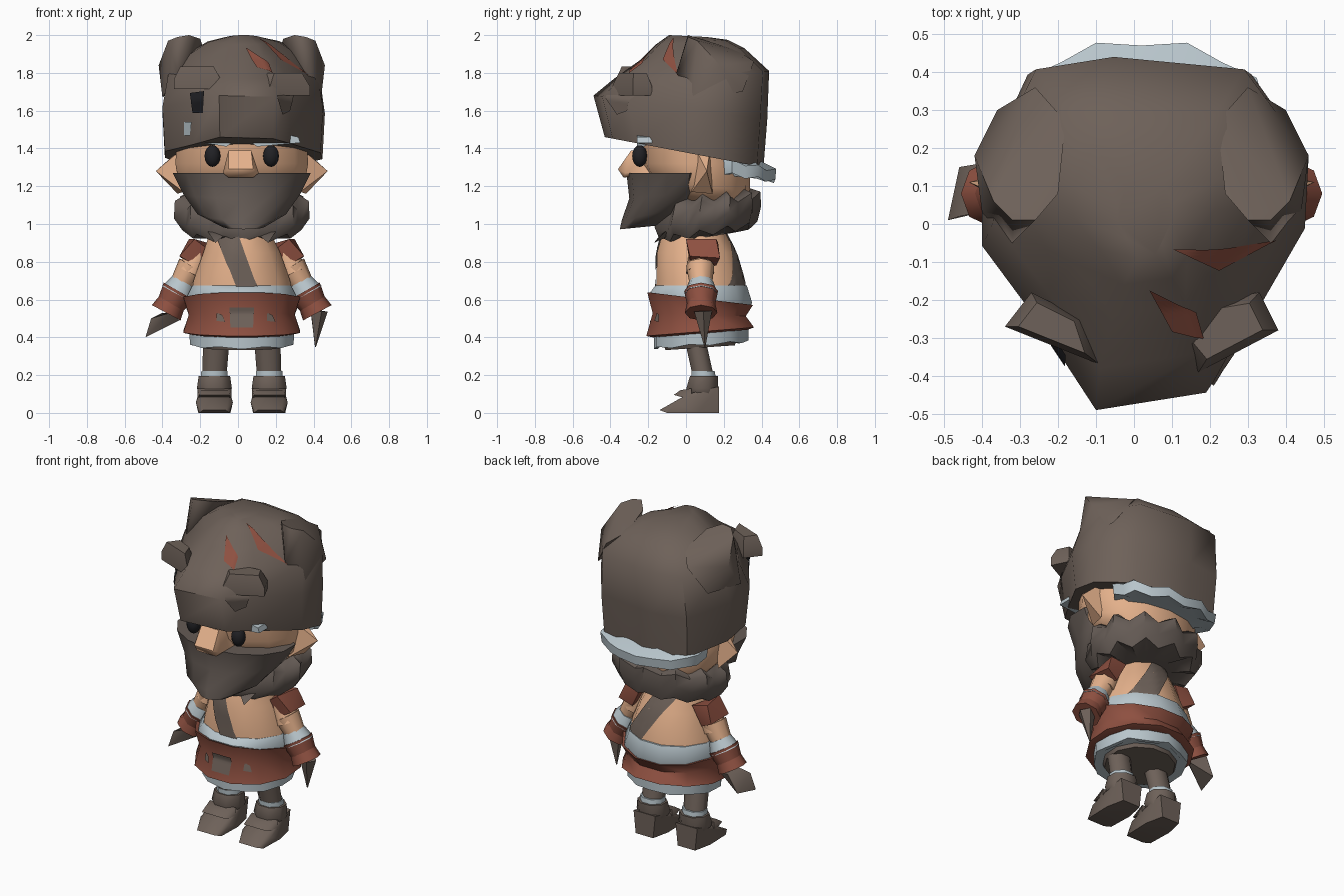
import bpy, bmesh, math
from mathutils import Vector
from mathutils.bvhtree import BVHTree

if "Cube" in bpy.data.objects:
    bpy.data.objects.remove(bpy.data.objects["Cube"])

MID = 0.02  # x of the figure's mirror plane
made = []


def material(name, r, g, b):
    m = bpy.data.materials.new(name)
    m.use_nodes = True
    m.diffuse_color = (r, g, b, 1)
    bsdf = next(n for n in m.node_tree.nodes if n.type == "BSDF_PRINCIPLED")
    bsdf.inputs["Base Color"].default_value = (r, g, b, 1)
    bsdf.inputs["Roughness"].default_value = 0.9
    return m


brown = material("fur_brown", 0.155, 0.12, 0.1)
dark = material("dark_fur", 0.13, 0.105, 0.091)
skin = material("skin", 0.78, 0.44, 0.26)
red = material("red_leather", 0.27, 0.08, 0.052)
white = material("pale_cloth", 0.48, 0.56, 0.6)
black = material("black", 0.015, 0.015, 0.018)


def finish(bm, name, mat, fix=True):
    if fix:
        bmesh.ops.recalc_face_normals(bm, faces=bm.faces)
    mesh = bpy.data.meshes.new(name)
    bm.to_mesh(mesh)
    bm.free()
    mesh.materials.append(mat)
    ob = bpy.data.objects.new(name, mesh)
    bpy.context.collection.objects.link(ob)
    made.append(ob)
    return ob


def skin_rings(name, rings, mat):
    """Bridge rings of points and cap both ends."""
    bm = bmesh.new()
    loops = [[bm.verts.new(p) for p in ring] for ring in rings]
    n = len(loops[0])
    for a, b in zip(loops, loops[1:]):
        for i in range(n):
            j = (i + 1) % n
            bm.faces.new((a[i], a[j], b[j], b[i]))
    bm.faces.new(loops[0])
    bm.faces.new(loops[-1])
    return finish(bm, name, mat)


def loft(name, levels, mat, n=12, jag=0.0, back=9.0):
    """Levels are (z, cx, cy, rx, ry, tilt); jag makes tufts, back cuts off large y."""
    rings = []
    for z, cx, cy, rx, ry, tilt in levels:
        ring = []
        for i in range(n):
            a = math.tau * (i + 0.5) / n
            k = jag * (1 if i % 2 else -1)
            y = min(cy + (ry + k) * math.sin(a), back)
            ring.append((cx + (rx + k) * math.cos(a), y, z + tilt * (y - cy) + k))
        rings.append(ring)
    return skin_rings(name, rings, mat)


def hull(name, pts, mat, side=1):
    bm = bmesh.new()
    for x, y, z in pts:
        bm.verts.new((x if side > 0 else 2 * MID - x, y, z))
    bmesh.ops.convex_hull(bm, input=bm.verts)
    loose = [v for v in bm.verts if not v.link_faces]
    bmesh.ops.delete(bm, geom=loose, context="VERTS")
    return finish(bm, name, mat)


def limb(name, p0, p1, r0, r1, mat, side=1, n=8):
    a, b = (Vector((p[0] if side > 0 else 2 * MID - p[0], p[1], p[2])) for p in (p0, p1))
    bm = bmesh.new()
    bmesh.ops.create_cone(bm, cap_ends=True, segments=n, radius1=r0, radius2=r1, depth=(b - a).length)
    rot = (b - a).to_track_quat("Z", "Y")
    for v in bm.verts:
        v.co = rot @ v.co + (a + b) / 2
    return finish(bm, name, mat)


def plate(name, target, corners, axis, mat, n=8):
    """Thin patch: four flat corners thrown onto the target along an axis."""
    tree = BVHTree.FromPolygons([v.co for v in target.data.vertices],
                                [p.vertices for p in target.data.polygons])
    axis = Vector(axis)
    c = [Vector(p) for p in corners]
    bm = bmesh.new()
    grid = {}
    for i in range(n + 1):
        for j in range(n + 1):
            u, v = i / n, j / n
            p = c[0].lerp(c[1], u).lerp(c[3].lerp(c[2], u), v)
            hit, normal, _, _ = tree.ray_cast(p - axis * 3, axis)
            if hit:
                grid[i, j] = bm.verts.new(hit + normal * 0.007)
    for i in range(n):
        for j in range(n):
            keys = [(i, j), (i + 1, j), (i + 1, j + 1), (i, j + 1)]
            if all(k in grid for k in keys):
                f = bm.faces.new([grid[k] for k in keys])
                f.normal_update()
                if f.normal.dot(axis) > 0:
                    f.normal_flip()
    return finish(bm, name, mat, fix=False)


# Bear hood: one outline (x, depth fraction) carried through tilted levels
outline = [(-.13, 0), (.16, .05), (.25, .2), (.42, .52), (.43, .73), (.28, .96),
           (-.09, 1), (-.31, .96), (-.43, .68), (-.43, .47), (-.28, .25)]
levels = [(1.46, 1.3, -.43, .41, .97), (1.68, 1.55, -.49, .43, 1), (1.77, 1.81, -.38, .44, .93),
          (1.87, 1.93, -.24, .31, .66), (1.95, 1.975, -.16, .22, .44), (2, 1.99, -.09, .11, .17)]
hood = skin_rings("bear_hood", [[(.03 + x * s, yf + (yb - yf) * t, zf + (zb - zf) * t)
                                 for x, t in outline] for zf, zb, yf, yb, s in levels], brown)

# Hood ears and brow ridges
ear = [(.24, .08, 1.98), (.3, .01, 2), (.36, .01, 1.99), (.41, .06, 1.97), (.46, .18, 1.84),
       (.44, .03, 1.67), (.36, -.05, 1.8), (.22, .27, 1.92), (.3, .36, 1.86), (.4, .3, 1.7)]
for s, label in ((1, "left"), (-1, "right")):
    hull(label + "_hood_ear", ear, brown, s)
brows = {"left": ([(.12, -.33), (.21, -.2), (.33, -.18), (.38, -.28), (.17, -.39)], 1.68),
         "right": ([(-.27, -.18), (-.34, -.27), (-.28, -.28), (-.09, -.37), (-.13, -.25)], 1.715)}
for label, (pts, z) in brows.items():
    mx = sum(p[0] for p in pts) / 5
    my = sum(p[1] for p in pts) / 5
    hull(label + "_hood_brow",
         [(x, y, z) for x, y in pts] + [(x, y, z + .05) for x, y in pts]
         + [(mx + (x - mx) * .7, my + (y - my) * .7, z + .12) for x, y in pts], brown)

# Painted hood details
plate("scar_low", hood, [(.04, -.17, 0), (.16, -.23, 0), (.18, -.3, 0), (.1, -.28, 0)], (0, 0, -1), red)
plate("scar_high", hood, [(.1, -.065, 0), (.22, -.065, 0), (.37, -.04, 0), (.22, -.12, 0)], (0, 0, -1), red)
plate("hood_eye_right", hood, [(-.25, 0, 1.69), (-.175, 0, 1.7), (-.18, 0, 1.59), (-.235, 0, 1.59)], (0, 1, 0), black)
plate("hood_eye_left", hood, [(.2, 0, 1.68), (.29, 0, 1.68), (.27, 0, 1.6), (.23, 0, 1.58)], (0, 1, 0), brown)
plate("hood_fang", hood, [(-.28, 0, 1.54), (-.24, 0, 1.54), (-.25, 0, 1.47), (-.28, 0, 1.47)], (0, 1, 0), white)

# Hair flaring out under the back of the hood
loft("hair", [(1.26, MID, .28, .27, .13, -.1), (1.255, MID, .28, .33, .195, -.15),
              (1.325, MID, .28, .34, .2, -.22), (1.36, MID, .27, .3, .13, -.3)], white, 18, .01)

# Head and face
loft("head", [(1.12, MID, .12, .27, .2, -.05), (1.2, MID, .08, .34, .26, -.1),
              (1.32, MID, .05, .36, .29, 0), (1.5, MID, .04, .35, .28, 0)], skin, 14)
hull("nose", [(-.05, -.29, 1.39), (.07, -.29, 1.39), (-.05, -.17, 1.39), (.07, -.17, 1.39),
              (-.08, -.32, 1.27), (.11, -.32, 1.27), (-.05, -.36, 1.29), (.08, -.36, 1.29),
              (-.05, -.33, 1.245), (.08, -.33, 1.245), (-.08, -.17, 1.27), (.11, -.17, 1.27)], skin)
face_ear = [(.31, .04, 1.42), (.33, .13, 1.41), (.33, .03, 1.17), (.36, .14, 1.16), (.475, .11, 1.28)]
eyebrows = {"left": [(.06, 1.44), (.1, 1.41), (.33, 1.43), (.32, 1.46), (.23, 1.48)],
            "right": [(.06, 1.44), (.1, 1.41), (.23, 1.43), (.23, 1.45)]}
for s, label in ((1, "left"), (-1, "right")):
    hull(label + "_ear", face_ear, skin, s)
    hull(label + "_eyebrow", [(x, y, z) for y in (-.26, -.18) for x, z in eyebrows[label]], white, s)
    bm = bmesh.new()
    bmesh.ops.create_uvsphere(bm, u_segments=12, v_segments=8, radius=1)
    for v in bm.verts:
        v.co = Vector((MID + s * .155 + v.co.x * .042, -.245 + v.co.y * .04, 1.36 + v.co.z * .058))
    finish(bm, label + "_eye", black)

# Beard and fur collar
loft("beard", [(.985, .03, -.22, .11, .13, .1), (1.06, MID, -.14, .24, .2, .2),
               (1.16, MID, -.05, .315, .25, .1), (1.27, MID, -.04, .375, .275, 0)], dark, 14, 0, .05)
loft("fur_collar", [(.95, MID, .11, .18, .16, .15), (.955, MID, .11, .3, .25, .15),
                    (1.02, MID, .11, .345, .27, .2), (1.11, MID, .12, .34, .255, .16),
                    (1.15, MID, .12, .27, .2, .1)], dark, 22, .018)
for s, label in ((1, "left"), (-1, "right")):
    hull(label + "_collar_tuft", [(.1, -.13, .95), (.2, -.11, .96), (.16, -.06, .95), (.16, -.17, .9)], dark, s)

# Torso, strap and waist clothing
torso = loft("torso", [(.58, MID, .08, .28, .25, 0), (.7, MID, .075, .265, .24, 0),
                       (.85, MID, .055, .21, .215, 0), (.97, .01, .04, .16, .165, 0),
                       (1.05, .01, .04, .13, .13, 0)], skin, 12)
plate("strap_front", torso, [(-.14, 0, 1), (-.02, 0, 1), (.1, 0, .67), (-.01, 0, .67)], (0, 1, 0), brown)
plate("strap_back", torso, [(-.13, 0, 1.02), (.0, 0, 1.02), (.25, 0, .64), (.11, 0, .64)], (0, -1, 0), brown)
loft("shirt_hem", [(.54, MID, .075, .275, .245, -.1), (.61, MID, .08, .3, .28, -.1),
                   (.675, MID, .08, .27, .25, 0)], white, 12)
belt = loft("belt", [(.595, MID, .075, .28, .255, -.12), (.605, MID, .075, .32, .29, -.12),
                     (.52, MID, .07, .29, .255, -.03), (.43, MID, .075, .32, .295, .08),
                     (.42, MID, .075, .28, .26, .08)], red, 12)
plate("buckle", belt, [(-.045, 0, .56), (.085, 0, .56), (.08, 0, .45), (-.04, 0, .45)], (0, 1, 0), brown)
for x in (-.11, .15):
    plate("belt_patch", belt, [(x, 0, .53), (x + .03, 0, .515), (x + .045, 0, .48), (x, 0, .485)], (0, 1, 0), brown)
loft("skirt", [(.36, MID, .075, .25, .23, .07), (.36, MID, .075, .275, .25, .07),
               (.45, MID, .075, .28, .25, .07)], white, 14, .006)
loft("shorts", [(.345, MID, .075, .21, .19, .07), (.4, MID, .075, .24, .21, .07)], brown, 12)

# Legs, socks and boots
for s, label in ((1, "left"), (-1, "right")):
    x = MID + s * .145
    loft(label + "_leg", [(.2, x, .09, .07, .06, 0), (.38, x - s * .01, .05, .075, .06, 0)], brown, 8)
    loft(label + "_sock", [(.17, x, .095, .078, .07, 0), (.222, x, .09, .075, .067, 0)], white, 8)
    loft(label + "_boot_cuff", [(.1, x, .09, .085, .08, 0), (.13, x, .085, .1, .09, 0),
                                (.195, x, .095, .09, .08, 0)], brown, 8)
    hull(label + "_boot", [(x + k * w, y, z) for k in (-1, 1) for w, y, z in
                           ((.06, .175, 0), (.075, .175, .14), (.085, .06, 0), (.08, -.1, .0), (.06, -.14, .015),
                            (.098, -.05, .055), (.08, .01, .1))], brown)
    hull(label + "_boot_flap", [(x + k * w, y, z) for k in (-1, 1) for w, y, z in
                                ((.08, -.065, .095), (.09, .03, .07), (.09, .03, .13), (.07, -.03, .12))], brown)

# Arms: pads, sleeves, gauntlets
pad = [(.19, .02, .86), (.2, .17, .9), (.27, 0, .92), (.3, .16, .92), (.35, .02, .83),
       (.34, .18, .82), (.28, .02, .79), (.26, .16, .78)]
for s, label in ((1, "left"), (-1, "right")):
    hull(label + "_shoulder_pad", pad, red, s)
    limb(label + "_upper_arm", (.23, .08, .88), (.295, .075, .74), .06, .075, skin, s)
    limb(label + "_lower_arm", (.285, .075, .78), (.36, .08, .65), .075, .055, skin, s)
    limb(label + "_cuff", (.33, .08, .695), (.365, .08, .63), .065, .088, white, s)
    limb(label + "_gauntlet_top", (.355, .08, .645), (.395, .08, .575), .09, .075, red, s)
    limb(label + "_gauntlet_end", (.385, .08, .595), (.42, .08, .53), .072, .086, red, s)

# Pointed hands
limb("left_hand", (.425, .09, .54), (.41, .1, .35), .05, .003, brown, 1, 5)
hull("right_hand", [(-.46, .02, .5), (-.4, .16, .53), (-.31, .1, .49),
                    (-.49, .01, .4), (-.46, .15, .42), (-.36, .04, .53)], brown)

bpy.ops.object.select_all(action="DESELECT")
for ob in made:
    ob.select_set(True)
bpy.context.view_layer.objects.active = made[0]
bpy.ops.object.shade_smooth_by_angle(angle=math.radians(55))
